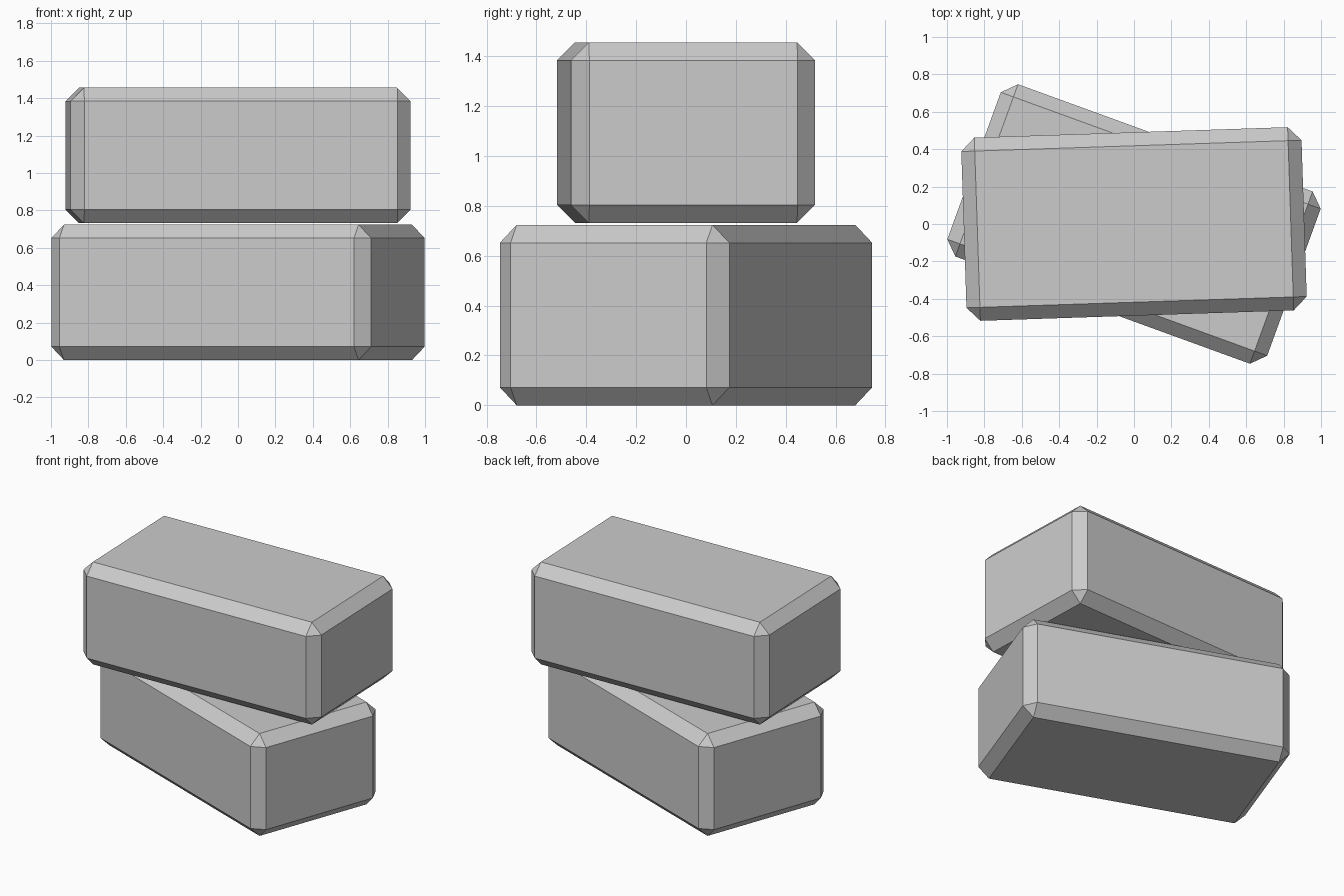
import bpy, bmesh
from math import radians
from mathutils import Matrix

if "Cube" in bpy.data.objects:
    bpy.data.objects.remove(bpy.data.objects["Cube"])

LENGTH, WIDTH, HEIGHT, CHAMFER = 1.82, 0.98, 0.724, 0.072


def block(name, base_z, turn):
    """Chamfered block resting at base_z, turned about the vertical axis."""
    bm = bmesh.new()
    bmesh.ops.create_cube(bm, size=1, matrix=Matrix.Diagonal((LENGTH, WIDTH, HEIGHT, 1)))
    bmesh.ops.bevel(bm, geom=bm.edges[:], offset=CHAMFER, offset_type='OFFSET',
                    segments=1, profile=0.5, affect='EDGES')
    mesh = bpy.data.meshes.new(name)
    bm.to_mesh(mesh)
    bm.free()
    obj = bpy.data.objects.new(name, mesh)
    obj.location.z = base_z + HEIGHT / 2
    obj.rotation_euler.z = radians(turn)
    bpy.context.collection.objects.link(obj)
    return obj


# Two identical blocks, stacked with a hairline gap
block("lower_block", 0.0, -20)
block("upper_block", 0.732, 1.9)
